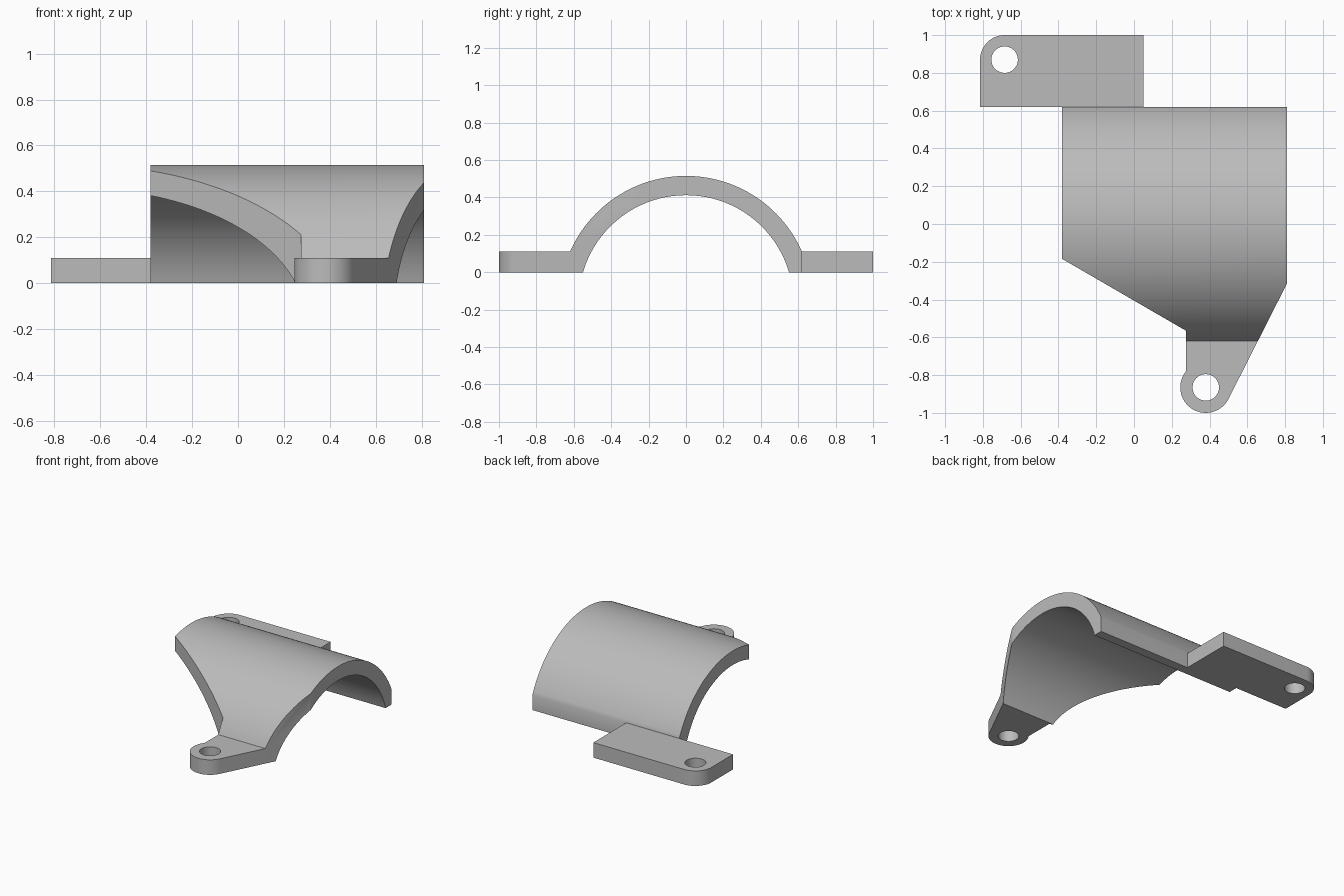
import bpy, bmesh
from math import sin, cos, asin, atan2, pi
from mathutils import Matrix

if "Cube" in bpy.data.objects:
    bpy.data.objects.remove(bpy.data.objects["Cube"])

grey = bpy.data.materials.new("plain grey")
grey.use_nodes = True
colour = (0.5, 0.5, 0.5, 1)
grey.diffuse_color = colour
grey.node_tree.nodes["Principled BSDF"].inputs["Base Color"].default_value = colour

AXIS_Z, OUTER, INNER = -0.162, 0.677, 0.574   # arch centre height and radii
FLANGE, EDGE = 0.11, 0.62                     # flange thickness, arch half width
HOLE = 0.07


def arc(cx, cy, r, a0, a1, n):
    return [(cx + r * cos(a0 + (a1 - a0) * i / n),
             cy + r * sin(a0 + (a1 - a0) * i / n)) for i in range(n + 1)]


def prism(name, points, low, high, along_x=False):
    """Extrude a flat outline upward, or a (y, z) section along x."""
    bm = bmesh.new()
    face = bm.faces.new([bm.verts.new((u, v, low)) for u, v in points])
    new = bmesh.ops.extrude_face_region(bm, geom=[face])["geom"]
    top = [g for g in new if isinstance(g, bmesh.types.BMVert)]
    bmesh.ops.translate(bm, vec=(0, 0, high - low), verts=top)
    if along_x:
        turn = Matrix(((0, 0, 1), (1, 0, 0), (0, 1, 0))).to_4x4()
        bmesh.ops.transform(bm, matrix=turn, verts=bm.verts)
    bmesh.ops.recalc_face_normals(bm, faces=bm.faces)
    mesh = bpy.data.meshes.new(name)
    bm.to_mesh(mesh)
    bm.free()
    mesh.materials.append(grey)
    ob = bpy.data.objects.new(name, mesh)
    bpy.context.collection.objects.link(ob)
    return ob


def boolean(ob, cutter, operation):
    mod = ob.modifiers.new(operation.lower(), "BOOLEAN")
    mod.operation, mod.solver, mod.object = operation, "EXACT", cutter
    cutter.hide_render = True
    bpy.context.view_layer.objects.active = ob
    bpy.ops.object.modifier_apply(modifier=mod.name)
    bpy.data.objects.remove(cutter)


def drill(ob, x, y):
    boolean(ob, prism("hole_cutter", arc(x, y, HOLE, 0, 2 * pi, 48)[:-1], -0.1, 0.3), "DIFFERENCE")


def finish(ob):
    bpy.ops.object.select_all(action="DESELECT")
    ob.select_set(True)
    bpy.context.view_layer.objects.active = ob
    bpy.ops.object.shade_smooth_by_angle(angle=pi / 6)


# Arch section with a flange along the front
a_out = asin((FLANGE - AXIS_Z) / OUTER)
a_in = asin(-AXIS_Z / INNER)
section = [(EDGE, 0)]
section += arc(0, AXIS_Z, OUTER, a_out, pi - a_out, 64)
section += [(-1.1, FLANGE), (-1.1, 0)]
section += arc(0, AXIS_Z, INNER, pi - a_in, a_in, 64)
arch = prism("arch_with_front_lug", section, -1, 1, along_x=True)

# Plan outline: slanted sides running into a rounded lug
lug_x, lug_y, lug_r = 0.38, -0.865, 0.135
left_angle = atan2(0.085, -0.105)
right_angle = 2 * pi - 0.457
plan = [(0.81, 0.8), (-0.38, 0.8), (-0.38, -0.185), (0.275, -0.565)]
plan += arc(lug_x, lug_y, lug_r, left_angle, right_angle, 32)
plan += [(0.81, -0.315)]
boolean(arch, prism("plan_cutter", plan, -0.2, 0.8), "INTERSECT")
drill(arch, lug_x, lug_y)
finish(arch)

# Back mounting plate with one rounded corner
outline = [(0.05, EDGE), (0.05, 1)]
outline += arc(-0.685, 0.87, 0.13, pi / 2, pi, 16)
outline += [(-0.815, EDGE)]
plate = prism("back_plate", outline, 0, FLANGE)
drill(plate, -0.685, 0.87)
finish(plate)
